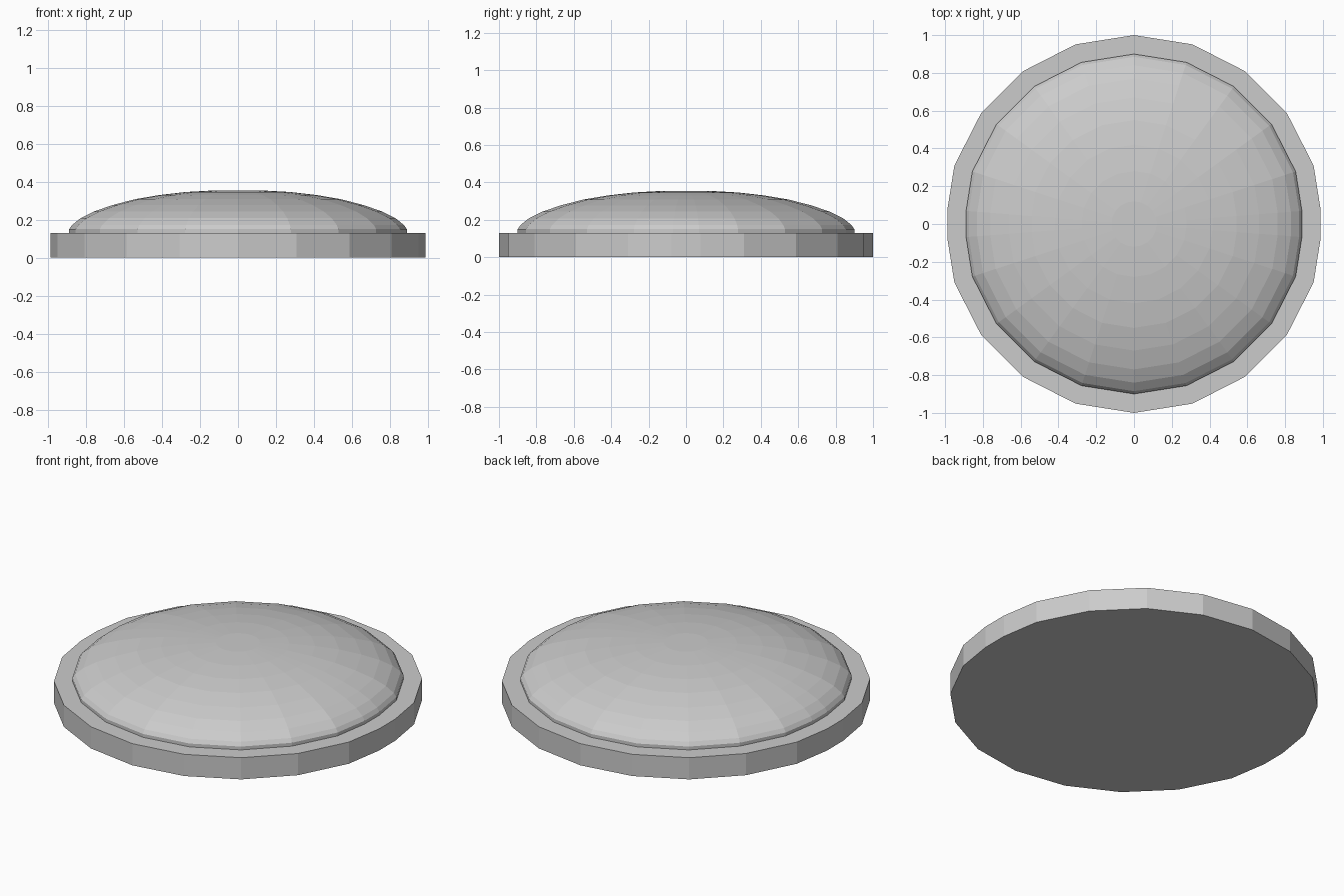
import bpy, bmesh, math

if "Cube" in bpy.data.objects:
    bpy.data.objects.remove(bpy.data.objects["Cube"])

# Twenty-sided outline whose two side corners (on +x and -x) are cut flat
angles = []
cut = math.degrees(math.atan2(0.077, 0.988))
for k in range(20):
    a = k * 18
    angles += [a - cut, a + cut] if a in (0, 180) else [a]


def outline_point(a, r):
    s = 0.991 if min(abs(a), abs(a - 180)) < 5 else 1.0
    return r * s * math.cos(math.radians(a)), r * s * math.sin(math.radians(a))


def lathe(name, profile):
    """Stack outline rings along a (radius, height) profile and cap both ends."""
    bm = bmesh.new()
    rings = [[bm.verts.new((*outline_point(a, r), z)) for a in angles] for r, z in profile]
    n = len(angles)
    for lo, hi in zip(rings, rings[1:]):
        for i in range(n):
            j = (i + 1) % n
            bm.faces.new((lo[i], lo[j], hi[j], hi[i]))
    bm.faces.new(rings[0][::-1])
    bm.faces.new(rings[-1])
    bm.normal_update()
    me = bpy.data.meshes.new(name)
    bm.to_mesh(me)
    bm.free()
    ob = bpy.data.objects.new(name, me)
    bpy.context.collection.objects.link(ob)
    return ob


# Flat rim disc
lathe("base_disc", [(1.0, 0.0), (1.0, 0.13)])

# Shallow dome with a short upright lip
lathe("dome", [(0.9, 0.12), (0.9, 0.15), (0.885, 0.172), (0.84, 0.208), (0.77, 0.243),
               (0.67, 0.277), (0.55, 0.308), (0.42, 0.33), (0.28, 0.346), (0.12, 0.355)])
